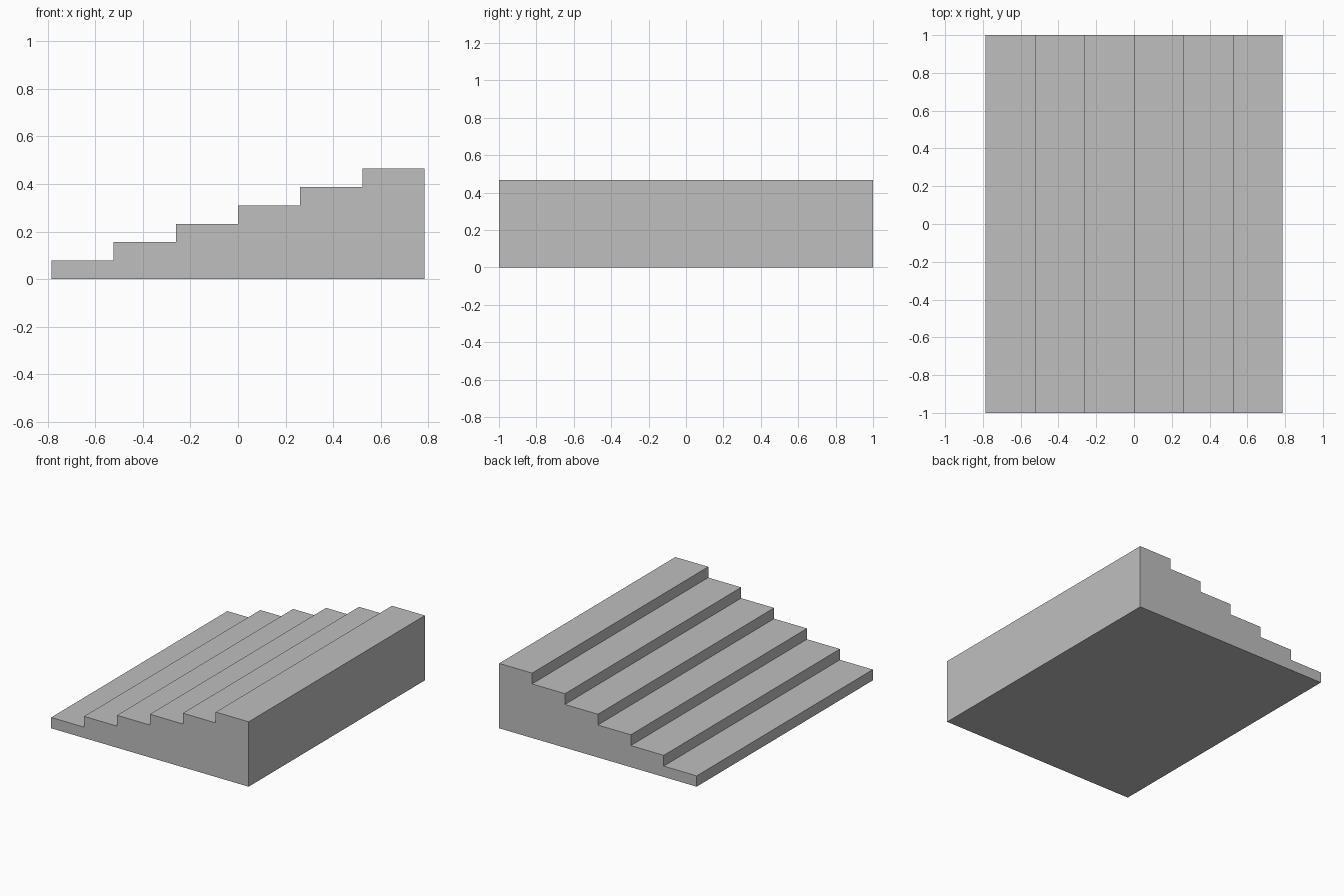
import bpy
import bmesh

cube = bpy.data.objects.get("Cube")
if cube:
    bpy.data.objects.remove(cube, do_unlink=True)

STEPS = 6
WIDTH, LENGTH, HEIGHT = 1.57, 2.0, 0.466
tread, riser = WIDTH / STEPS, HEIGHT / STEPS

# Plain grey stone
stone = bpy.data.materials.new("grey stone")
stone.use_nodes = True
colour = (0.52, 0.52, 0.52, 1)
stone.diffuse_color = colour
stone.node_tree.nodes["Principled BSDF"].inputs["Base Color"].default_value = colour

# Stepped side profile, rising towards +x
profile = [(WIDTH / 2, 0), (-WIDTH / 2, 0)]
for i in range(STEPS):
    x = -WIDTH / 2 + i * tread
    z = (i + 1) * riser
    profile += [(x, z), (x + tread, z)]

# Extrude the profile along the full length of the stairs
bm = bmesh.new()
side = bm.faces.new([bm.verts.new((x, -LENGTH / 2, z)) for x, z in profile])
extruded = bmesh.ops.extrude_face_region(bm, geom=[side], use_keep_orig=True)
moved = [g for g in extruded["geom"] if isinstance(g, bmesh.types.BMVert)]
bmesh.ops.translate(bm, verts=moved, vec=(0, LENGTH, 0))
bmesh.ops.recalc_face_normals(bm, faces=bm.faces[:])

mesh = bpy.data.meshes.new("stairs")
bm.to_mesh(mesh)
bm.free()
mesh.materials.append(stone)
stairs = bpy.data.objects.new("stairs", mesh)
bpy.context.collection.objects.link(stairs)
